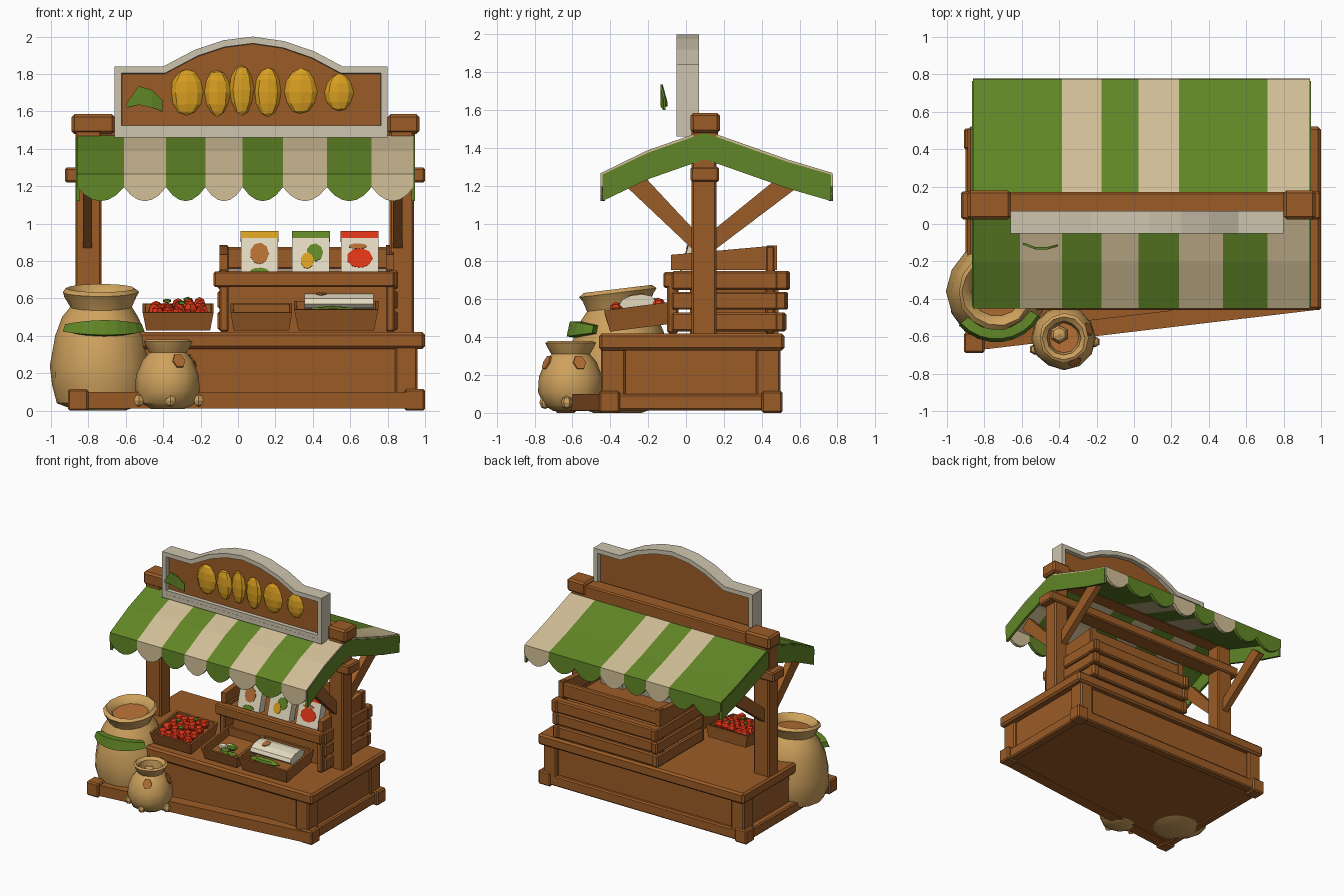
import bpy, bmesh, math, random
from mathutils import Matrix, Vector

if "Cube" in bpy.data.objects:
    bpy.data.objects.remove(bpy.data.objects["Cube"])

random.seed(4)
COLORS = {
    "wood": (0.33, 0.107, 0.02), "leaf_green": (0.12, 0.24, 0.02),
    "awning_cream": (0.64, 0.52, 0.31), "sign_cream": (0.62, 0.56, 0.43),
    "sack_tan": (0.62, 0.36, 0.11), "golden_yellow": (0.70, 0.35, 0.015),
    "tomato_red": (0.72, 0.035, 0.008), "packet_white": (0.76, 0.69, 0.52),
    "patch_brown": (0.46, 0.16, 0.035),
}
MATS = {}
for n, c in COLORS.items():
    MATS[n] = bpy.data.materials.new(n)
    MATS[n].diffuse_color = (*c, 1)


def finish(name, bm, mats, M=None, smooth=False):
    bmesh.ops.recalc_face_normals(bm, faces=bm.faces)
    me = bpy.data.meshes.new(name)
    bm.to_mesh(me)
    bm.free()
    for m in mats.split():
        me.materials.append(MATS[m])
    ob = bpy.data.objects.new(name, me)
    bpy.context.collection.objects.link(ob)
    if M:
        ob.matrix_world = M
    if smooth:
        bpy.ops.object.select_all(action='DESELECT')
        ob.select_set(True)
        bpy.context.view_layer.objects.active = ob
        bpy.ops.object.shade_smooth_by_angle(angle=math.radians(38))
    return ob


def box(name, x0, x1, y0, y1, z0, z1, mat="wood", bevel=0.01, M=None):
    bm = bmesh.new()
    T = Matrix.Translation(((x0+x1)/2, (y0+y1)/2, (z0+z1)/2)) @ Matrix.Diagonal((x1-x0, y1-y0, z1-z0, 1))
    bmesh.ops.create_cube(bm, size=1, matrix=T)
    if bevel:
        bmesh.ops.bevel(bm, geom=bm.edges[:], offset=bevel, segments=1, affect='EDGES')
    return finish(name, bm, mat, M)


def prism_bm(pts, axis, a, b):
    """Extrude a 2D outline along an axis from a to b."""
    def P(p, t):
        return {'x': (t, *p), 'y': (p[0], t, p[1]), 'z': (*p, t)}[axis]
    bm = bmesh.new()
    va, vb = ([bm.verts.new(P(p, t)) for p in pts] for t in (a, b))
    fa, fb = bm.faces.new(va), bm.faces.new(vb[::-1])
    for i in range(len(pts)):
        j = (i+1) % len(pts)
        bm.faces.new((va[i], vb[i], vb[j], va[j]))
    bmesh.ops.recalc_face_normals(bm, faces=bm.faces)
    return bm, fa, fb


def prism(name, pts, axis, a, b, mat="wood", M=None):
    return finish(name, prism_bm(pts, axis, a, b)[0], mat, M)


def blob(name, c, r, mat, seg=8, rings=6, M=None, wob=0.0):
    bm = bmesh.new()
    bmesh.ops.create_uvsphere(bm, u_segments=seg, v_segments=rings, radius=1)
    for v in bm.verts:
        v.co = Vector([c[i] + v.co[i]*r[i]*(1+random.uniform(-wob, wob)) for i in range(3)])
    return finish(name, bm, mat, M)


def disc(cx, cz, rx, rz, n=9):
    return [(cx+rx*math.cos(2*math.pi*i/n), cz+rz*math.sin(2*math.pi*i/n)) for i in range(n)]


# Base: floor, core, slab, posts and rails (front left corner kicks forward)
prism("base_floor", [(0.96, -0.43), (-0.88, -0.66), (-0.88, 0.48), (0.96, 0.48)], 'z', 0.02, 0.04)
box("base_core", -0.85, 0.94, -0.42, 0.47, 0.03, 0.36, bevel=0)
box("counter_top", -0.89, 1.0, -0.46, 0.52, 0.33, 0.42, bevel=0.015)
for i, x in enumerate((-0.88, 0.84)):
    for j, y in enumerate((-0.45, 0.37)):
        box(f"base_post_{i}{j}", x, x+0.12, y, y+0.13, 0.08, 0.35)
for i, (x, y) in enumerate(((-0.91, -0.69), (-0.91, 0.4), (0.89, -0.46), (0.89, 0.4))):
    box(f"corner_foot_{i}", x, x+0.11, y, y+0.11, 0, 0.115)
prism("front_rail", [(0.97, -0.46), (-0.88, -0.68), (-0.88, -0.59), (0.97, -0.37)], 'z', 0.012, 0.1)
box("back_rail", -0.88, 0.97, 0.43, 0.5, 0.012, 0.1)
box("left_rail", -0.9, -0.83, -0.66, 0.5, 0.012, 0.1)
box("right_rail", 0.9, 0.975, -0.45, 0.5, 0.012, 0.1)

# Main frame: two posts, ridge and cross beam, diagonal braces
for side, x0, x1, bx in (("left", -0.87, -0.73, -0.83), ("right", 0.81, 0.94, 0.83)):
    box(f"{side}_post", x0, x1, 0.03, 0.16, 0.4, 1.5)
    prism(f"{side}_front_brace", [(0.04, 0.86), (0.04, 0.97), (-0.24, 1.27), (-0.32, 1.2)], 'x', bx, bx+0.05)
    prism(f"{side}_back_brace", [(0.15, 0.86), (0.15, 0.97), (0.52, 1.27), (0.6, 1.2)], 'x', bx, bx+0.05)
box("ridge_beam", -0.86, 0.94, 0.04, 0.17, 1.44, 1.565)
box("ridge_cap_left", -0.89, -0.66, 0.025, 0.18, 1.48, 1.585, bevel=0.015)
box("ridge_cap_right", 0.8, 0.97, 0.025, 0.18, 1.48, 1.585, bevel=0.015)
box("cross_beam", -0.925, 1.0, 0.025, 0.175, 1.22, 1.3)

# Striped awning: sloping sheets with a scalloped edge
XS = [-0.86, -0.61, -0.385, -0.175, 0.025, 0.24, 0.475, 0.715, 0.94]
FRONT = [(0.1, 1.48), (-0.2, 1.375), (-0.44, 1.26)]
BACK = [(0.1, 1.48), (0.54, 1.325), (0.765, 1.26)]


def awning(name, prof, stripes, n=6):
    bm = bmesh.new()
    cols = []
    for k in range(8):
        for t in range(n + (k == 7)):
            x = XS[k] + (XS[k+1]-XS[k])*t/n
            z = 1.195 - 0.075*math.sin(math.pi*t/n)**0.8 if 0 < t < n else 1.195
            cols.append([bm.verts.new((x, y, h)) for y, h in prof + [(prof[-1][0], z)]])
    for i in range(len(cols)-1):
        for j in range(3):
            f = bm.faces.new((cols[i][j], cols[i+1][j], cols[i+1][j+1], cols[i][j+1]))
            f.material_index = stripes[i//n]
    ob = finish(name, bm, "leaf_green awning_cream")
    m = ob.modifiers.new("thickness", 'SOLIDIFY')
    m.thickness, m.offset = 0.025, 0


awning("awning_front", FRONT, [0, 1, 0, 1, 0, 1, 0, 1])
awning("awning_back", BACK, [0, 0, 1, 0, 1, 0, 0, 1])
top = FRONT[::-1] + BACK[1:]
flap = top + [(y, z-0.14) for y, z in top[::-1]]
for side, x in (("left", -0.865), ("right", 0.925)):
    prism(f"awning_{side}_flap", flap, 'x', x, x+0.02, "leaf_green")

# Sign: arched frame with a recessed board on both faces
arch = [(-0.66, 1.46), (0.8, 1.46), (0.8, 1.84), (0.56, 1.84), (0.41, 1.92), (0.25, 1.975), (0.08, 2.0),
        (-0.08, 1.98), (-0.23, 1.93), (-0.4, 1.84), (-0.66, 1.84)]
bm, fa, fb = prism_bm(arch, 'y', -0.05, 0.07)
for f in (fa, fb):
    bmesh.ops.inset_region(bm, faces=[f], thickness=0.036, depth=0, use_even_offset=True)
    bmesh.ops.inset_region(bm, faces=[f], thickness=0.003, depth=-0.035, use_even_offset=True)
    f.material_index = 1
finish("sign", bm, "sign_cream wood")
box("sign_sill", -0.64, 0.78, -0.049, 0.0, 1.47, 1.525, "sign_cream", 0)

# Golden fruit row and curled leaf on the sign
for i, (x, w, z, h) in enumerate(((-0.275, 0.085, 1.70, 0.125), (-0.11, 0.068, 1.70, 0.125), (0.02, 0.064, 1.715, 0.135),
                                  (0.16, 0.07, 1.705, 0.13), (0.335, 0.088, 1.705, 0.12), (0.54, 0.075, 1.70, 0.1))):
    blob(f"sign_fruit_{i}", (x, -0.02, z), (w, 0.03, h), "golden_yellow", 8, 6, wob=0.05)
bm = bmesh.new()
rows = [[bm.verts.new((x, y, z)) for z in (lo, hi)] for x, y, lo, hi in
        ((-0.595, -0.11, 1.62, 1.645), (-0.53, -0.135, 1.635, 1.735), (-0.46, -0.135, 1.62, 1.715), (-0.405, -0.12, 1.6, 1.66))]
for a, b in zip(rows, rows[1:]):
    bm.faces.new((a[0], b[0], b[1], a[1]))
finish("sign_leaf", bm, "leaf_green").modifiers.new("thickness", 'SOLIDIFY').thickness = 0.012

# Plank display shelf on the counter
box("shelf_core", -0.07, 0.81, 0.02, 0.49, 0.42, 0.7, bevel=0)
box("shelf_board", -0.09, 0.83, -0.08, 0.48, 0.69, 0.72, bevel=0)
box("shelf_front_rail", -0.13, 0.84, -0.12, -0.05, 0.66, 0.745)
for k, (z0, z1) in enumerate(((0.43, 0.53), (0.545, 0.64), (0.65, 0.75))):
    box(f"back_plank_{k}", -0.11, 0.86, 0.47, 0.52 + 0.01*k, z0, z1)
    for side, x in (("left", -0.11), ("right", 0.8)):
        box(f"{side}_plank_{k}", x, x+0.055, -0.075, 0.53 + 0.01*k, z0, z1)
for side, x in (("left", -0.1), ("right", 0.79)):
    box(f"shelf_leg_{side}", x, x+0.05, -0.1, -0.04, 0.42, 0.68)
    box(f"shelf_back_post_{side}", x, x+0.05, 0.42, 0.47, 0.42, 0.885)
    prism(f"{side}_top_plank", [(-0.08, 0.755), (0.48, 0.755), (0.48, 0.885), (-0.08, 0.835)], 'x', x, x+0.045)
box("back_top_plank", -0.09, 0.83, 0.43, 0.475, 0.755, 0.875)

# Seed packets leaning back on the shelf
PACKS = ((0.115, "golden_yellow", ((0.0, 0.125, 0.05, 0.06, "patch_brown"), (0.0, 0.025, 0.05, 0.02, "leaf_green"))),
         (0.39, "leaf_green", ((0.02, 0.13, 0.045, 0.05, "leaf_green"), (-0.02, 0.085, 0.035, 0.045, "golden_yellow"))),
         (0.65, "tomato_red", ((0.0, 0.1, 0.07, 0.055, "tomato_red"), (-0.01, 0.165, 0.05, 0.015, "patch_brown"))))
for i, (x, cap, spots) in enumerate(PACKS):
    M = Matrix.Translation((x, -0.035, 0.72)) @ Matrix.Rotation(-0.28, 4, 'X')
    box(f"packet_{i}", -0.1, 0.1, 0, 0.07, 0, 0.215, "packet_white", 0, M)
    box(f"packet_cap_{i}", -0.102, 0.102, -0.003, 0.073, 0.21, 0.25, cap, 0, M)
    for j, (cx, cz, rx, rz, m) in enumerate(spots):
        prism(f"packet_spot_{i}{j}", disc(cx, cz, rx, rz), 'y', -0.004-0.002*j, 0.002, m, M)


# Produce crates, tilted towards the front
def crate(name, x0, x1, z, h):
    M = Matrix.Translation(((x0+x1)/2, -0.24, z)) @ Matrix.Rotation(0.13, 4, 'X')
    bm = bmesh.new()
    bmesh.ops.create_cube(bm, size=1)
    for v in bm.verts:
        s = 1 if v.co.z > 0 else 0.9
        v.co = Vector((v.co.x*(x1-x0)*s, v.co.y*0.36*s, (v.co.z+0.5)*h))
    f = max(bm.faces, key=lambda q: q.calc_center_median().z)
    bmesh.ops.inset_region(bm, faces=[f], thickness=0.022, depth=0)
    bmesh.ops.inset_region(bm, faces=[f], thickness=0.006, depth=-(h-0.03))
    finish(name, bm, "wood", M)
    return M


M = crate("tomato_crate", -0.51, -0.13, 0.45, 0.1)
for i in range(5):
    for j in range(4):
        c = (-0.12+0.06*i+random.uniform(-.01, .01), -0.115+0.075*j, 0.075+random.uniform(0, 0.035))
        blob(f"tomato_{i}{j}", c, (0.037, 0.037, 0.04), "tomato_red", 6, 4, M, 0.08)
for i, (x, y) in enumerate(((0.05, 0.09), (-0.06, 0.02), (0.02, -0.06))):
    blob(f"tomato_stem_{i}", (x, y, 0.135), (0.025, 0.02, 0.012), "leaf_green", 5, 3, M)
M = crate("greens_crate", -0.04, 0.29, 0.45, 0.1)
for i in range(7):
    blob(f"greens_{i}", (random.uniform(-.09, .09), random.uniform(-.1, .1), 0.05), (0.045, 0.03, 0.025),
         ("leaf_green", "packet_white", "leaf_green")[i % 3], 6, 4, M, 0.15)
M = crate("bundle_crate", 0.3, 0.75, 0.45, 0.115)
prism("rolled_bundle", disc(0.0, 0.135, 0.095, 0.042, 10), 'x', -0.17, 0.2, "packet_white", M)
prism("bundle_spot", disc(-0.08, 0.0, 0.03, 0.04), 'z', 0.172, 0.179, "patch_brown", M)
blob("bundle_greens", (-0.02, -0.115, 0.1), (0.14, 0.03, 0.025), "leaf_green", 8, 4, M)


# Sacks: turned profiles with an open rolled rim and filled mouth
def sack(name, cx, cy, prof, n, tilt):
    bm = bmesh.new()
    rings = []
    for k, (r, z) in enumerate(prof):
        ring = []
        for i in range(n):
            a, q = 2*math.pi*i/n, r*(1+random.uniform(-0.025, 0.025))
            ring.append(bm.verts.new((cx+q*math.cos(a), cy+q*math.sin(a), z+tilt*math.sin(a)*r*(z > 0.3))))
        rings.append(ring)
    for a, b in zip(rings, rings[1:]):
        for i in range(n):
            bm.faces.new((a[i], a[(i+1) % n], b[(i+1) % n], b[i]))
    bm.faces.new(rings[0][::-1])
    bm.faces.new(rings[-1])
    ob = finish(name, bm, "sack_tan patch_brown", None, True)
    ob.data.polygons[len(ob.data.polygons)-1].material_index = 1


sack("large_sack", -0.735, -0.36, [(0.13, 0.0), (0.235, 0.04), (0.265, 0.14), (0.268, 0.24), (0.245, 0.4), (0.205, 0.5),
     (0.165, 0.555), (0.19, 0.61), (0.205, 0.635), (0.185, 0.655), (0.15, 0.63), (0.135, 0.6)], 14, 0.12)
sack("small_sack", -0.375, -0.61, [(0.09, 0.01), (0.145, 0.04), (0.172, 0.11), (0.168, 0.19), (0.135, 0.27),
     (0.1, 0.31), (0.12, 0.345), (0.132, 0.37), (0.115, 0.38), (0.09, 0.36), (0.08, 0.28)], 12, 0.0)
for i, (x, y) in enumerate(((-0.53, -0.67), (-0.21, -0.63), (-0.36, -0.745))):
    blob(f"sack_knot_{i}", (x, y, 0.055), (0.03, 0.03, 0.035), "sack_tan", 6, 4)
blob("sack_content", (-0.4, -0.59, 0.3), (0.05, 0.05, 0.035), "sack_tan", 6, 4)

# Leaf band wrapped on the large sack, and patches on the small one
bm = bmesh.new()
rows = []
for i in range(9):
    a, w = math.radians(222 + 108*i/8), 0.022 + 0.022*math.sin(math.pi*i/8)
    rows.append([bm.verts.new((-0.735+r*math.cos(a), -0.36+r*math.sin(a), 0.44+s*w))
                 for r, s in ((0.225, -1), (0.272, -0.8), (0.255, 1), (0.205, 1))])
for a, b in zip(rows, rows[1:]):
    for j in range(4):
        bm.faces.new((a[j], b[j], b[(j+1) % 4], a[(j+1) % 4]))
bm.faces.new(rows[0])
bm.faces.new(rows[-1][::-1])
finish("sack_leaf_band", bm, "leaf_green")
for i, ang in enumerate((295, 20)):
    M = (Matrix.Translation((-0.375, -0.61, 0.265)) @ Matrix.Rotation(math.radians(ang+90), 4, 'Z')
         @ Matrix.Translation((0, -0.138, 0)) @ Matrix.Rotation(-0.45, 4, 'X'))
    prism(f"sack_patch_{i}", disc(0, 0, 0.036, 0.042, 6), 'y', -0.006, 0.003, "patch_brown", M)

for m in bpy.data.materials:
    if m.users and not m.is_grease_pencil:
        m.use_nodes = True
        m.node_tree.nodes["Principled BSDF"].inputs["Base Color"].default_value = m.diffuse_color
